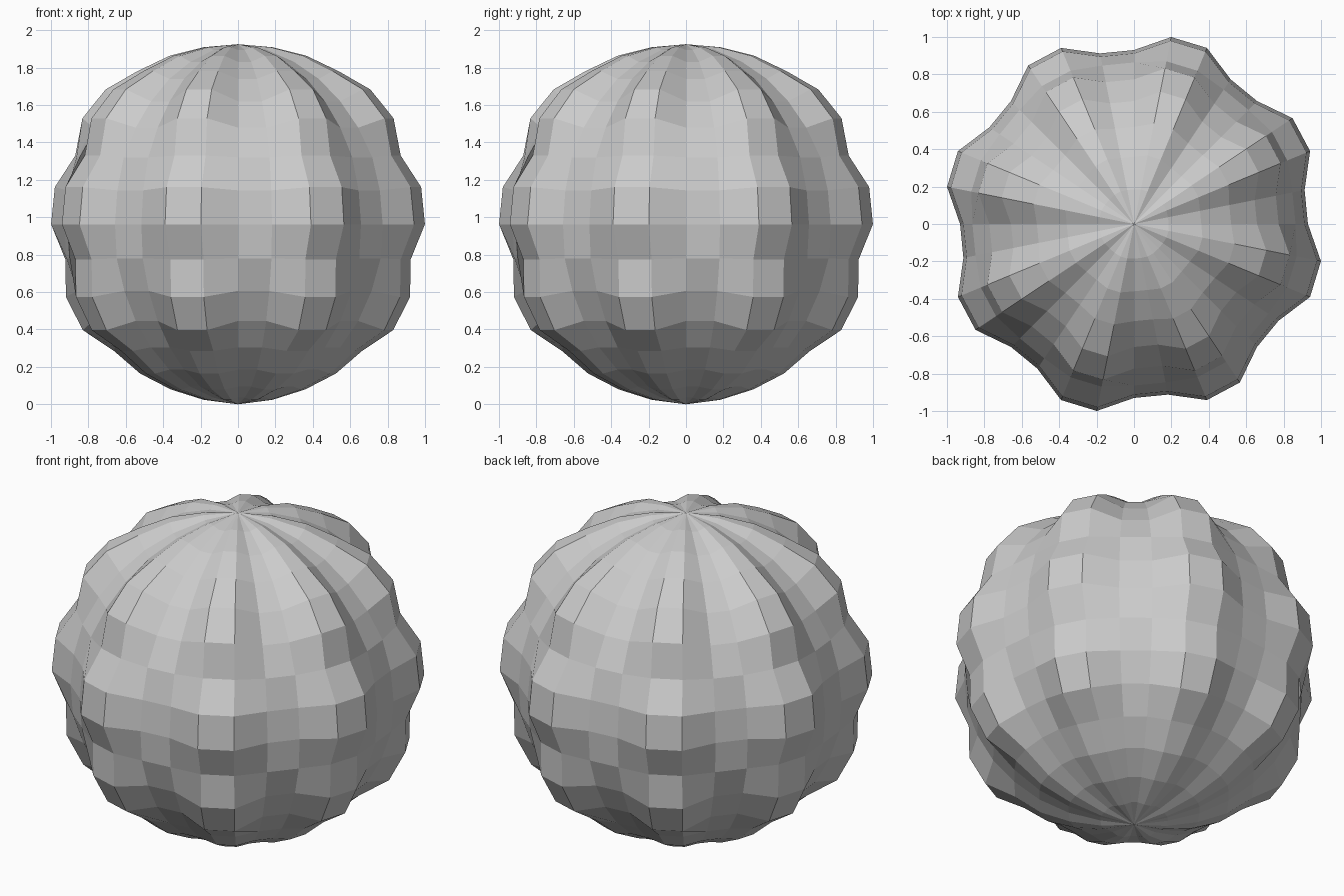
import bpy, bmesh, math

if "Cube" in bpy.data.objects:
    bpy.data.objects.remove(bpy.data.objects["Cube"])

SEG, RINGS = 32, 16
MID_Z = 0.9625
# crest and valley radius of each ring, from below the top pole to above the bottom pole
CREST = [0.965, 0.975, 0.985, 1.02, 1.02, 0.96, 1.018, 1.019,
         0.96, 1.015, 1.018, 0.957, 0.96, 0.956, 0.957]
VALLEY = [0.95, 0.94, 0.935, 0.93, 0.93, 0.935, 0.93, 0.93,
          0.935, 0.93, 0.93, 0.93, 0.935, 0.94, 0.945]

bm = bmesh.new()
top = bm.verts.new((0, 0, MID_Z + 0.963))
bottom = bm.verts.new((0, 0, 0))

# lobed rings
rings = []
for j, (crest, valley) in enumerate(zip(CREST, VALLEY), 1):
    phi = math.pi * j / RINGS
    ring = []
    for k in range(SEG):
        a = 2 * math.pi * k / SEG
        r = crest if k % 4 >= 2 else valley
        ring.append(bm.verts.new((r * math.sin(phi) * math.cos(a),
                                  r * math.sin(phi) * math.sin(a),
                                  MID_Z + r * math.cos(phi))))
    rings.append(ring)

# skin and pole fans
for k in range(SEG):
    n = (k + 1) % SEG
    bm.faces.new((top, rings[0][k], rings[0][n]))
    bm.faces.new((bottom, rings[-1][n], rings[-1][k]))
    for up, lo in zip(rings, rings[1:]):
        bm.faces.new((up[k], lo[k], lo[n], up[n]))

bm.normal_update()
mesh = bpy.data.meshes.new("lobed_ball")
bm.to_mesh(mesh)
bm.free()
bpy.context.collection.objects.link(bpy.data.objects.new("lobed_ball", mesh))
